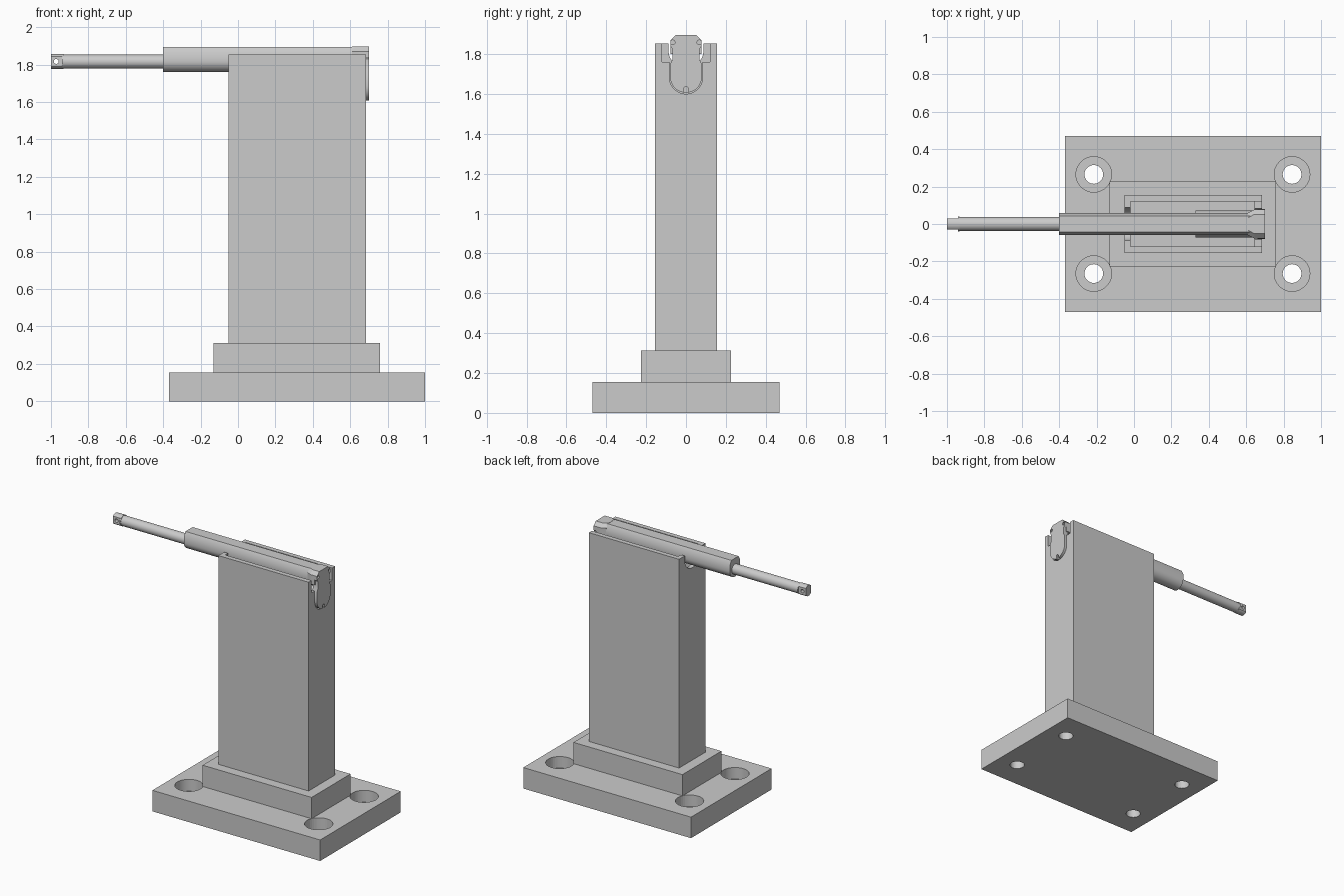
import bpy, bmesh
from math import pi, sin, cos, radians

if "Cube" in bpy.data.objects:
    bpy.data.objects.remove(bpy.data.objects["Cube"])


def add(name, bm, smooth=False):
    bmesh.ops.recalc_face_normals(bm, faces=bm.faces)
    me = bpy.data.meshes.new(name)
    bm.to_mesh(me)
    bm.free()
    ob = bpy.data.objects.new(name, me)
    bpy.context.collection.objects.link(ob)
    if smooth:
        shade(ob)
    return ob


def shade(ob):
    bpy.ops.object.select_all(action='DESELECT')
    ob.select_set(True)
    bpy.context.view_layer.objects.active = ob
    bpy.ops.object.shade_smooth_by_angle(angle=radians(30))


def extrude(name, pts, lo, hi, axis='x', smooth=False):
    """Extrude a closed profile along an axis: x uses (y,z), y uses (x,z), z uses (x,y)."""
    place = {'x': lambda a, b, t: (t, a, b),
             'y': lambda a, b, t: (a, t, b),
             'z': lambda a, b, t: (a, b, t)}[axis]
    bm = bmesh.new()
    ends = [[bm.verts.new(place(a, b, t)) for a, b in pts] for t in (lo, hi)]
    bm.faces.new(ends[0])
    bm.faces.new(ends[1][::-1])
    n = len(pts)
    for i in range(n):
        j = (i + 1) % n
        bm.faces.new((ends[0][i], ends[0][j], ends[1][j], ends[1][i]))
    return add(name, bm, smooth)


def box(name, x0, x1, hy, z0, z1):
    return extrude(name, [(x0, -hy), (x1, -hy), (x1, hy), (x0, hy)], z0, z1, 'z')


def circle(a, b, r, n=40):
    return [(a + r * cos(2 * pi * i / n), b + r * sin(2 * pi * i / n)) for i in range(n)]


def u_shape(r, cz, side, n=24):
    """Round-bottomed profile; side lists the right edge going up, mirrored to the left."""
    arc = [(r * cos(pi + pi * i / n), cz + r * sin(pi + pi * i / n)) for i in range(n + 1)]
    return arc + side + [(-y, z) for y, z in reversed(side)]


def cut(ob, *cutters):
    for c in cutters:
        m = ob.modifiers.new('cut', 'BOOLEAN')
        m.operation, m.solver, m.object = 'DIFFERENCE', 'EXACT', c
        bpy.context.view_layer.objects.active = ob
        bpy.ops.object.modifier_apply(modifier=m.name)
        bpy.data.objects.remove(c)
    shade(ob)


# Base plate with four counterbored bolt holes
plate = box('base_plate', -0.37, 1.0, 0.47, 0, 0.155)
for x in (-0.215, 0.845):
    for y in (-0.265, 0.265):
        cut(plate,
            extrude('bore', circle(x, y, 0.095), 0.07, 0.3, 'z'),
            extrude('hole', circle(x, y, 0.05), -0.1, 0.2, 'z'))

# Plinth and hollow column, open at the top and notched at both ends
box('plinth', -0.13, 0.76, 0.227, 0.155, 0.312)
column = box('column', -0.052, 0.685, 0.155, 0.312, 1.853)
cut(column,
    box('cavity', -0.02, 0.645, 0.12, 0.34, 2),
    box('end_notch', 0.6, 0.8, 0.12, 1.762, 2),
    extrude('motor_notch', u_shape(0.084, 1.685, [(0.084, 2)]), 0.6, 0.8),
    extrude('cradle', u_shape(0.088, 1.82, [(0.088, 2)]), -0.1, 0.0))

# Actuator body: round-bottomed tube with a chamfered top
extrude('actuator_tube',
        u_shape(0.06, 1.82, [(0.06, 1.862), (0.042, 1.895)]), -0.40, 0.64, smooth=True)
extrude('motor', circle(0, 1.685, 0.072), 0.33, 0.67, smooth=True)

# Collar widening from the tube to the end cap
bm = bmesh.new()
rings = []
for x, w in ((0.61, 0.06), (0.645, 0.078), (0.68, 0.078)):
    prof = [(w, 1.80), (w, 1.87), (w - 0.026, 1.896)]
    prof += [(-y, z) for y, z in reversed(prof)]
    rings.append([bm.verts.new((x, y, z)) for y, z in prof])
for a, b in zip(rings, rings[1:]):
    for i in range(6):
        j = (i + 1) % 6
        bm.faces.new((a[i], a[j], b[j], b[i]))
bm.faces.new(rings[0])
bm.faces.new(rings[-1])
add('cap_collar', bm)

# End cap plate with screw recesses and a cable notch
cap = extrude('end_cap', u_shape(0.079, 1.686, [
    (0.079, 1.752), (0.069, 1.772), (0.069, 1.828), (0.078, 1.842),
    (0.078, 1.87), (0.052, 1.896)]), 0.66, 0.70)
cut(cap, extrude('cable_notch', u_shape(0.012, 1.59, [(0.012, 1.628), (0.005, 1.637)], 8),
                 0.685, 0.75),
    *[extrude('recess', circle(s * 0.066, 1.86, 0.011, 16), 0.69, 0.75) for s in (-1, 1)])

# Piston rod and flattened rod end with a cross hole
extrude('piston_rod', circle(0, 1.816, 0.037), -0.94, -0.38, smooth=True)
rod_end = extrude('rod_end', circle(0, 1.817, 0.04), -1.0, -0.932)
cut(rod_end,
    extrude('pin_hole', circle(-0.972, 1.817, 0.013, 24), -0.1, 0.1, 'y'),
    *[extrude('flat', [(-1.1, 1.7), (-0.94, 1.7), (-0.94, 1.95), (-1.1, 1.95)],
              *sorted((s * 0.03, s * 0.1)), 'y') for s in (-1, 1)])
